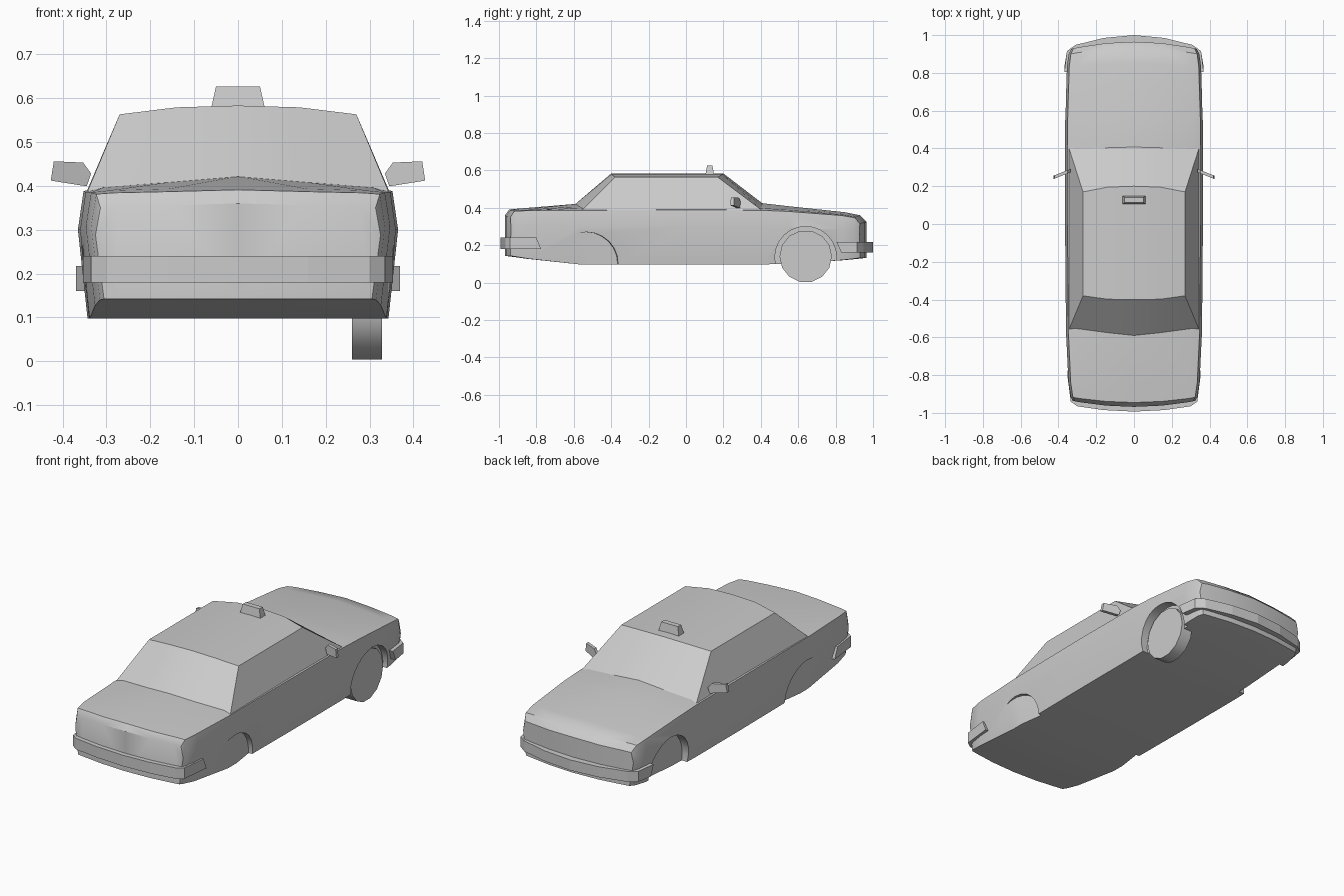
import bpy, bmesh, math

if "Cube" in bpy.data.objects:
    bpy.data.objects.remove(bpy.data.objects["Cube"])


def add_mesh(name, verts, faces, mirror=False):
    """Mesh object with consistent normals; optionally a mirrored half."""
    me = bpy.data.meshes.new(name)
    me.from_pydata(verts, [], faces)
    ob = bpy.data.objects.new(name, me)
    bpy.context.collection.objects.link(ob)
    bm = bmesh.new()
    bm.from_mesh(me)
    if mirror:
        bmesh.ops.mirror(bm, geom=bm.verts[:] + bm.edges[:] + bm.faces[:],
                         axis='X', merge_dist=0.0005)
        bmesh.ops.remove_doubles(bm, verts=bm.verts[:], dist=0.0005)
    bmesh.ops.recalc_face_normals(bm, faces=bm.faces[:])
    bm.to_mesh(me)
    bm.free()
    return ob


def smooth(ob, angle):
    bpy.ops.object.select_all(action='DESELECT')
    ob.select_set(True)
    bpy.context.view_layer.objects.active = ob
    bpy.ops.object.shade_smooth_by_angle(angle=math.radians(angle))


def cylinder(name, loc, r, depth, sides, rot_z=0.0):
    """Cylinder with its axis along x, turned about z."""
    bpy.ops.mesh.primitive_cylinder_add(vertices=sides, radius=r, depth=depth,
                                        location=loc, rotation=(0, math.pi / 2, rot_z))
    ob = bpy.context.object
    ob.name = name
    return ob


def prism(name, bottom, top, mirror=False):
    """Solid between two matching polygons."""
    n = len(bottom)
    faces = [tuple(range(n)), tuple(range(n, 2 * n))]
    faces += [(i, (i + 1) % n, (i + 1) % n + n, i + n) for i in range(n)]
    return add_mesh(name, bottom + top, faces, mirror)


# Lower body: half sections lofted along y
# (y, half width, bottom z, shoulder z, crown z, end bow)
stations = [
    (-.968, .325, .142, .350, .360, .035), (-.945, .335, .140, .381, .391, .03),
    (-.85, .347, .127, .385, .399, .01), (-.57, .360, .097, .386, .422, 0),
    (0, .365, .097, .388, .420, 0), (.41, .365, .097, .386, .424, 0),
    (.55, .364, .100, .380, .408, 0), (.85, .355, .120, .358, .376, .015),
    (.93, .346, .128, .347, .360, .03), (.965, .332, .132, .315, .325, .04)]
verts = []
for y, w, zb, zs, zc, bow in stations:
    c = zc - zs
    section = [(0, zb), (.45, zb), (.85, zb), (.94, zb), (1, zb + .7 * (zs - zb)),
               (.965, zs), (.85, zs + .3 * c), (.45, zs + .6 * c), (0, zc)]
    for fx, z in section:
        x = fx * w
        verts.append((x, y - math.copysign(bow, y) * (x / .34) ** 2, z))
n, m = 9, len(stations)
faces = [(a * n + i, a * n + i + 1, (a + 1) * n + i + 1, (a + 1) * n + i)
         for a in range(m - 1) for i in range(n - 1)]
for o in (0, (m - 1) * n):
    faces += [(o, o + 1, o + 7, o + 8), (o + 1, o + 2, o + 6, o + 7),
              (o + 2, o + 3, o + 4, o + 5, o + 6)]
body = add_mesh("lower_body", verts, faces, mirror=True)

# Wheel arch recesses in both sides
for s in (-1, 1):
    cutters = [cylinder("arch_cutter", (s * .41, .64, .135), .165, .2, 24),
               cylinder("arch_cutter", (s * .443, -.52, .10), .17, .2, 24, s * .14)]
    for cut in cutters:
        cut.hide_render = True
        mod = body.modifiers.new("arch", 'BOOLEAN')
        mod.operation = 'DIFFERENCE'
        mod.solver = 'EXACT'
        mod.object = cut
        bpy.context.view_layer.objects.active = body
        bpy.ops.object.modifier_apply(modifier=mod.name)
        bpy.data.objects.remove(cut)
smooth(body, 35)

# Cabin with sloping glass
base = [(0, -.59, .421), (.15, -.583, .400), (.345, -.56, .383),
        (.347, .41, .383), (.15, .41, .405), (0, .41, .422)]
roof = [(0, -.40, .583), (.14, -.398, .579), (.27, -.38, .563),
        (.27, .17, .563), (.14, .195, .579), (0, .20, .583)]
faces = [(i, i + 1, i + 7, i + 6) for i in range(5)]
faces += [(6, 7, 10, 11), (7, 8, 9, 10)]
cabin = add_mesh("cabin", base + roof, faces, mirror=True)
smooth(cabin, 30)


# Wrap-around bumpers
def bumper(name, outer, z0, z1):
    s = math.copysign(1, outer[0][1])
    last = len(outer) - 1
    inner = [(max(0, x - .035), y - (s * .045 if i < last else 0))
             for i, (x, y) in enumerate(outer)]

    def level(z, shift):
        half = [(x, y + (shift if i == last else 0), z) for i, (x, y) in enumerate(outer)]
        half += [(x, y + (shift if i == last else 0), z)
                 for i, (x, y) in reversed(list(enumerate(inner)))]
        left_out = [(-x, y, z) for x, y, z in half[last:0:-1]]
        left_in = [(-x, y, z) for x, y, z in half[-2:last:-1]]
        return left_out + half + left_in
    prism(name, level(z0, .025), level(z1, 0))


bumper("front_bumper", [(0, -.993), (.16, -.985), (.30, -.965), (.335, -.94), (.353, -.80)],
       .18, .24)
bumper("rear_bumper", [(0, 1.0), (.16, .985), (.31, .948), (.355, .915), (.369, .805)],
       .16, .217)

# Single wheel
wheel = cylinder("wheel", (.294, .64, .14), .14, .068, 14)
smooth(wheel, 40)

# Side mirrors: swept pentagonal blades
outline = [(.335, .428), (.353, .453), (.420, .456), (.427, .412), (.345, .399)]
for s, name in ((1, "right_mirror"), (-1, "left_mirror")):
    blade = [[(s * x, .285 + dy - .4 * (x - .33), z) for x, z in outline] for dy in (-.009, .009)]
    prism(name, blade[0], blade[1])


# Roof sign: tapered box
def rect(hx, hy, z):
    return [(a * hx, .127 + b * hy, z) for a, b in ((-1, -1), (1, -1), (1, 1), (-1, 1))]


prism("roof_sign", rect(.061, .023, .578), rect(.05, .014, .627))
